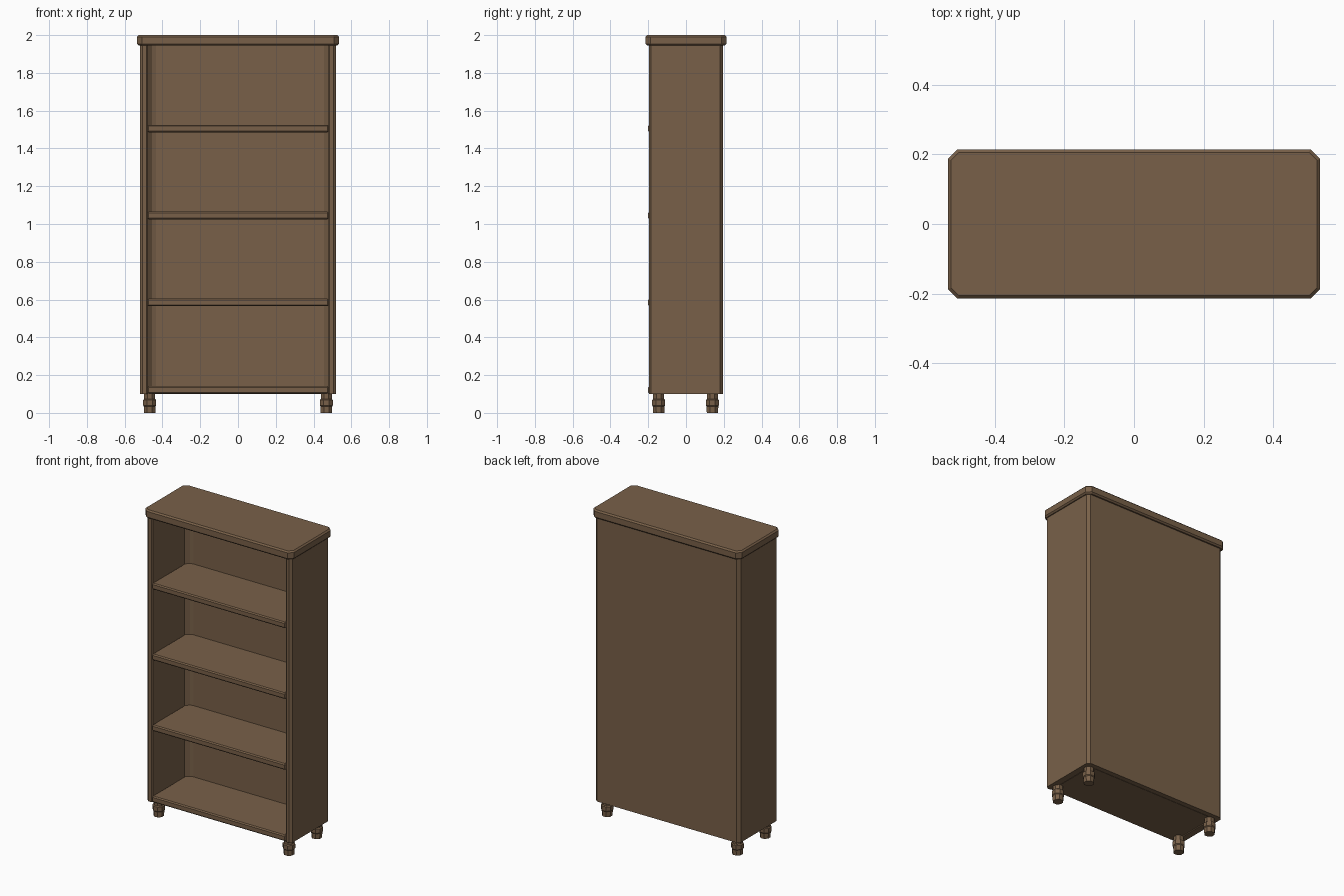
import bpy, bmesh, math

cube = bpy.data.objects.get("Cube")
if cube:
    bpy.data.objects.remove(cube, do_unlink=True)

wood = bpy.data.materials.new("brown_wood")
wood.use_nodes = True
colour = (0.19, 0.118, 0.066, 1)
wood.diffuse_color = colour
wood.node_tree.nodes["Principled BSDF"].inputs["Base Color"].default_value = colour


def finish(name, bm, bevel=0):
    bmesh.ops.recalc_face_normals(bm, faces=bm.faces)
    mesh = bpy.data.meshes.new(name)
    bm.to_mesh(mesh)
    bm.free()
    mesh.materials.append(wood)
    obj = bpy.data.objects.new(name, mesh)
    bpy.context.collection.objects.link(obj)
    if bevel:
        mod = obj.modifiers.new("edge_bevel", 'BEVEL')
        mod.width = bevel
        mod.segments = 1
        mod.limit_method = 'ANGLE'
        mod.angle_limit = math.radians(60)
    return obj


def prism(name, outline, z0, z1, bevel=0):
    """Extrude a plan outline from z0 up to z1."""
    bm = bmesh.new()
    face = bm.faces.new([bm.verts.new((x, y, z0)) for x, y in outline])
    up = bmesh.ops.extrude_face_region(bm, geom=[face])
    verts = [v for v in up["geom"] if isinstance(v, bmesh.types.BMVert)]
    bmesh.ops.translate(bm, verts=verts, vec=(0, 0, z1 - z0))
    return finish(name, bm, bevel)


def mirrored(half):
    """Complete an outline given on the +x side."""
    return half + [(-x, y) for x, y in reversed(half)]


# Top board with clipped corners
TX, TY, CUT = 0.535, 0.215, 0.028
prism("top_board", mirrored([(TX - CUT, -TY), (TX, CUT - TY), (TX, TY - CUT), (TX - CUT, TY)]),
      1.945, 2.0, 0.009)

# Sides and back as one channel, with chamfered corners inside and out
outer = [(0.485, -0.197), (0.505, -0.197), (0.52, -0.185), (0.52, 0.18), (0.502, 0.197)]
inner = [(0.435, 0.165), (0.455, 0.158), (0.478, 0.135), (0.478, -0.19)]
prism("case_sides_and_back",
      outer + [(-x, y) for x, y in reversed(outer)]
      + [(-x, y) for x, y in reversed(inner)] + inner, 0.1, 1.95)

# Shelves, fitted into the chamfered back corners
shelf = mirrored([(0.48, -0.2), (0.48, 0.137), (0.457, 0.16), (0.437, 0.167)])
for i, z in enumerate((0.102, 0.565, 1.025, 1.485)):
    prism(f"shelf_{i + 1}", shelf, z, z + 0.04, 0.007)

# Eight-sided turned legs
rings = [(0.0, 0.030), (0.035, 0.031), (0.04, 0.035), (0.068, 0.035), (0.073, 0.029), (0.105, 0.029)]
for side, x in (("left", 0.468), ("right", -0.468)):
    for end, y in (("front", -0.145), ("back", 0.14)):
        bm = bmesh.new()
        loops = []
        for z, r in rings:
            r /= math.cos(math.pi / 8)
            angles = [(k + 0.5) * math.pi / 4 for k in range(8)]
            loops.append([bm.verts.new((x + r * math.cos(a), y + r * math.sin(a), z)) for a in angles])
        for low, high in zip(loops, loops[1:]):
            for k in range(8):
                j = (k + 1) % 8
                bm.faces.new((low[k], low[j], high[j], high[k]))
        bm.faces.new(loops[0])
        bm.faces.new(loops[-1])
        finish(f"{end}_{side}_leg", bm)
